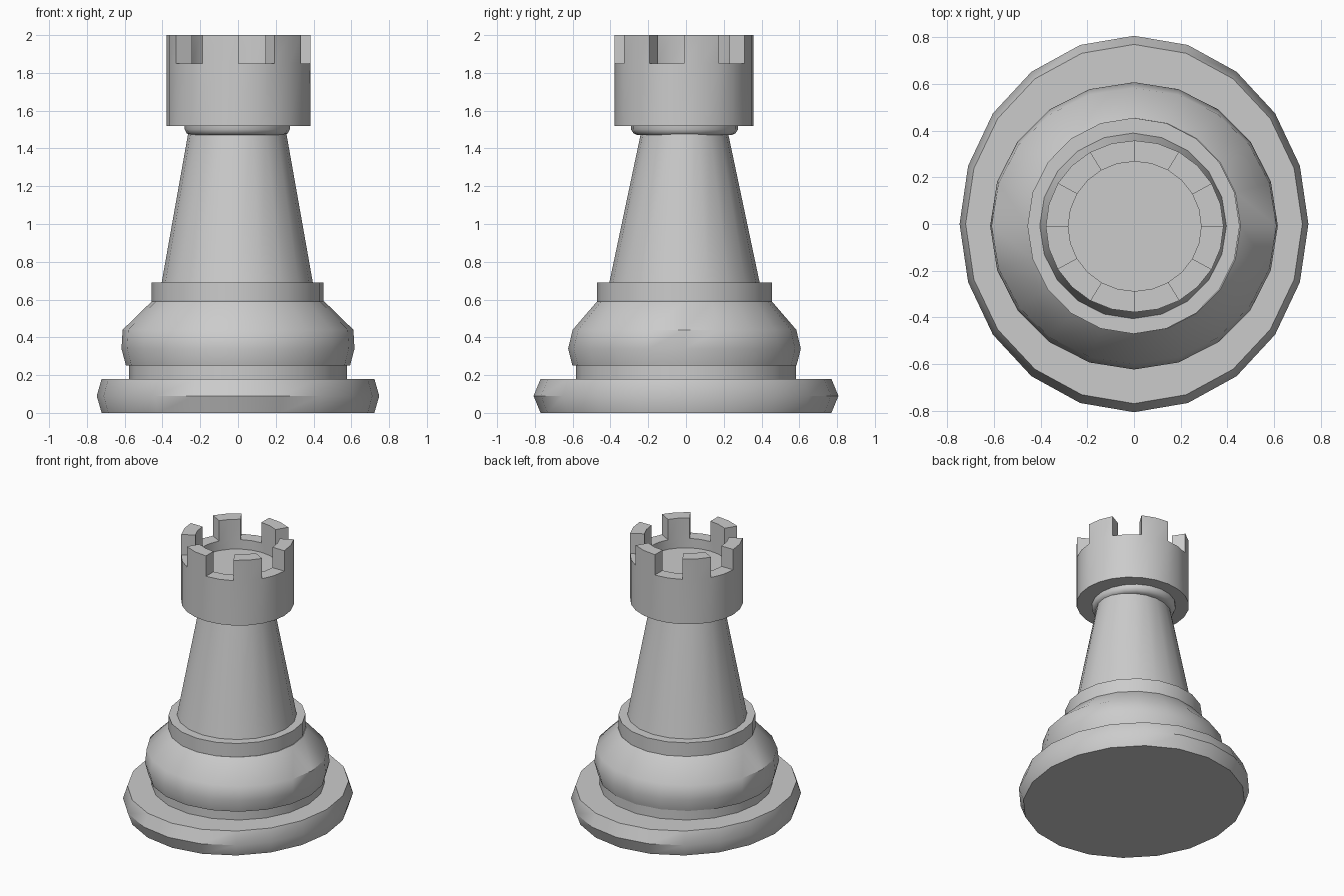
import bpy, bmesh, math

if "Cube" in bpy.data.objects:
    bpy.data.objects.remove(bpy.data.objects["Cube"])


def lathe(name, rings, sides=20, centre=(0, 0), edit=None):
    """Stack elliptical rings (rx, ry, z) into a capped solid."""
    bm = bmesh.new()
    loops = []
    for rx, ry, z in rings:
        loops.append([bm.verts.new((centre[0] + rx * math.cos(2 * math.pi * i / sides),
                                    centre[1] + ry * math.sin(2 * math.pi * i / sides), z))
                      for i in range(sides)])
    bands = []
    for a, b in zip(loops, loops[1:]):
        bands.append([bm.faces.new((a[i], a[(i + 1) % sides], b[(i + 1) % sides], b[i]))
                      for i in range(sides)])
    bm.faces.new(loops[0][::-1])
    bm.faces.new(loops[-1])
    if edit:
        edit(bm, bands)
    bmesh.ops.recalc_face_normals(bm, faces=bm.faces[:])
    mesh = bpy.data.meshes.new(name)
    bm.to_mesh(mesh)
    bm.free()
    ob = bpy.data.objects.new(name, mesh)
    bpy.context.collection.objects.link(ob)
    bpy.ops.object.select_all(action='DESELECT')
    ob.select_set(True)
    bpy.context.view_layer.objects.active = ob
    bpy.ops.object.shade_smooth_by_angle(angle=math.radians(40))
    return ob


def raise_merlons(bm, bands):
    """Extrude every other 30 degree sector of the rim upward."""
    faces = [f for i, f in enumerate(bands[1]) if i % 4 < 2]
    out = bmesh.ops.extrude_face_region(bm, geom=faces)["geom"]
    bmesh.ops.delete(bm, geom=[f for f in faces if f.is_valid], context='FACES_ONLY')
    bmesh.ops.translate(bm, vec=(0, 0, 0.15),
                        verts=[v for v in out if isinstance(v, bmesh.types.BMVert)])


# Wide oval foot
lathe("base", [(0.722, 0.77, 0), (0.748, 0.807, 0.09), (0.722, 0.77, 0.18)])
# Recessed step above the foot
lathe("plinth", [(0.576, 0.582, 0.17), (0.576, 0.582, 0.26)])
# Bulging lower body
lathe("body", [(0.593, 0.593, 0.25), (0.617, 0.616, 0.34),
               (0.611, 0.592, 0.44), (0.457, 0.463, 0.59)], centre=(0, -0.008))
# Collar around the foot of the tower
lathe("collar", [(0.455, 0.463, 0.58), (0.455, 0.463, 0.69)], centre=(-0.002, -0.008))
# Tapered tower
lathe("tower", [(0.402, 0.4, 0.68), (0.26, 0.231, 1.48)], centre=(-0.004, -0.008))
# Small neck ring under the head
lathe("neck", [(0.25, 0.25, 1.47), (0.268, 0.27, 1.48), (0.278, 0.283, 1.50),
               (0.278, 0.283, 1.53)], centre=(-0.004, -0.008))
# Head with sunken top and battlements
lathe("head", [(0.381, 0.368, 1.52), (0.381, 0.368, 1.85),
               (0.285, 0.278, 1.85), (0.285, 0.278, 1.78)],
      sides=24, centre=(0.003, -0.01), edit=raise_merlons)
